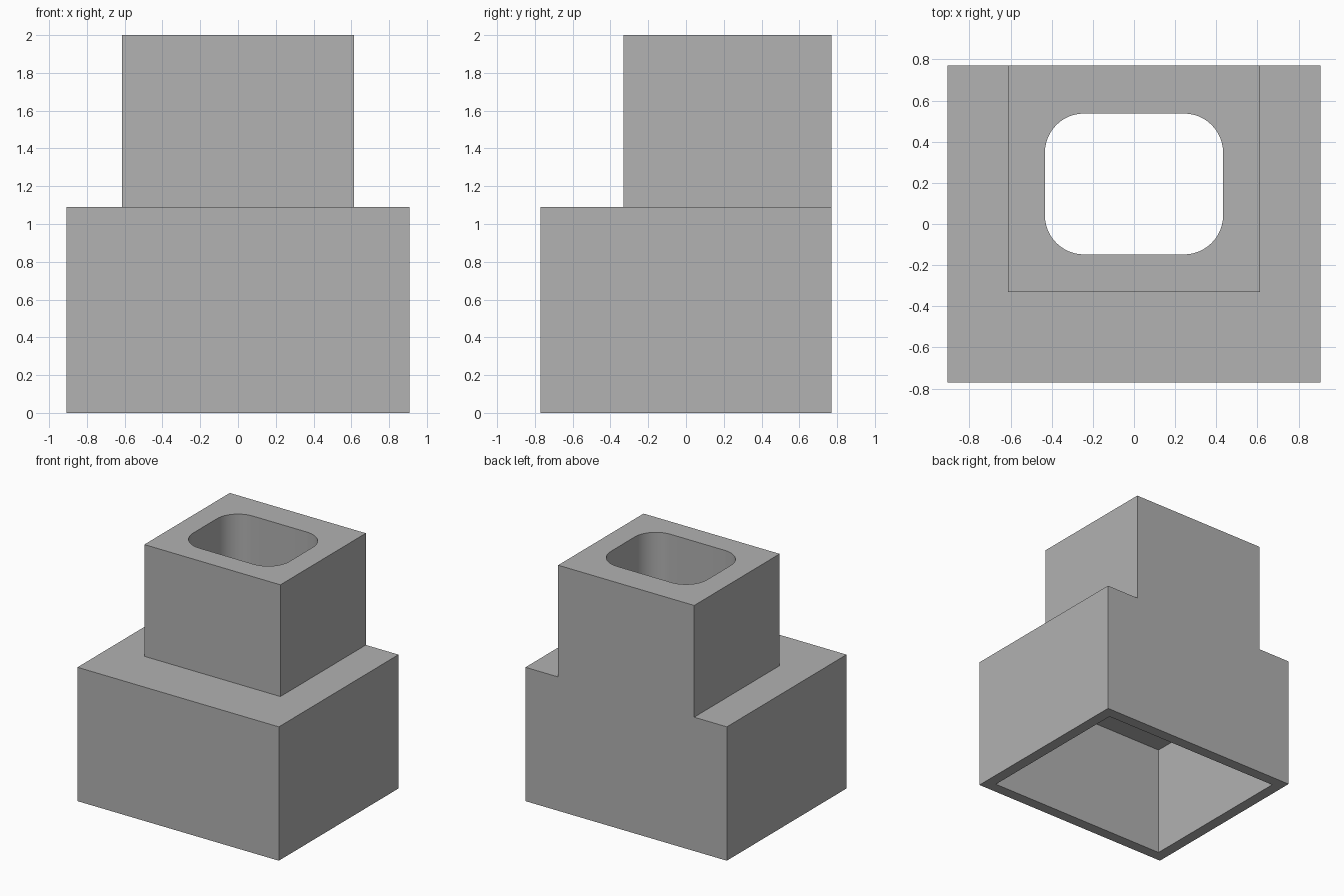
import bpy, bmesh, math
from mathutils import Vector

cube = bpy.data.objects.get("Cube")
if cube:
    bpy.data.objects.remove(cube, do_unlink=True)

WALL = 0.09
BASE_X, BASE_Y, BASE_Z = 0.907, 0.77, 1.09
TOWER_X, TOWER_FRONT, TOP = 0.613, -0.33, 2.0
CEILING = 0.91

grey = bpy.data.materials.new("plain_grey")
grey.use_nodes = True
colour = (0.445, 0.445, 0.445, 1)
grey.diffuse_color = colour
grey.node_tree.nodes["Principled BSDF"].inputs["Base Color"].default_value = colour


def prism(name, outline, z0, z1):
    """Extrude a plan outline from z0 to z1."""
    bm = bmesh.new()
    face = bm.faces.new([bm.verts.new((x, y, z0)) for x, y in outline])
    grown = bmesh.ops.extrude_face_region(bm, geom=[face])["geom"]
    bmesh.ops.translate(bm, vec=Vector((0, 0, z1 - z0)),
                        verts=[v for v in grown if isinstance(v, bmesh.types.BMVert)])
    bmesh.ops.recalc_face_normals(bm, faces=bm.faces)
    mesh = bpy.data.meshes.new(name)
    bm.to_mesh(mesh)
    bm.free()
    mesh.materials.append(grey)
    obj = bpy.data.objects.new(name, mesh)
    bpy.context.collection.objects.link(obj)
    return obj


def rectangle(half_x, y0, y1):
    return [(-half_x, y0), (half_x, y0), (half_x, y1), (-half_x, y1)]


def rounded_rectangle(half_x, y0, y1, radius, steps=12):
    centres = [(half_x - radius, y1 - radius), (radius - half_x, y1 - radius),
               (radius - half_x, y0 + radius), (half_x - radius, y0 + radius)]
    points = []
    for corner, (cx, cy) in enumerate(centres):
        for i in range(steps + 1):
            a = math.pi / 2 * (corner + i / steps)
            points.append((cx + radius * math.cos(a), cy + radius * math.sin(a)))
    return points


def combine(target, tool, operation):
    mod = target.modifiers.new(tool.name, "BOOLEAN")
    mod.operation, mod.object, mod.solver = operation, tool, "EXACT"
    bpy.context.view_layer.objects.active = target
    bpy.ops.object.modifier_apply(modifier=mod.name)
    bpy.data.objects.remove(tool, do_unlink=True)


# Base block with the narrower tower flush at the back
body = prism("stepped_housing", rectangle(BASE_X, -BASE_Y, BASE_Y), 0, BASE_Z)
tower = prism("tower", rectangle(TOWER_X, TOWER_FRONT, BASE_Y), 1.0, TOP)
combine(body, tower, "UNION")

# Open cavity under the base
cavity = prism("base_cavity", rectangle(BASE_X - WALL, WALL - BASE_Y, BASE_Y - WALL), -0.2, CEILING)
combine(body, cavity, "DIFFERENCE")

# Rounded shaft through the tower
shaft = prism("tower_shaft", rounded_rectangle(0.433, -0.148, 0.537, 0.19), 0.7, 2.2)
combine(body, shaft, "DIFFERENCE")

# Smooth shaft corners, crisp box edges
bpy.ops.object.select_all(action="DESELECT")
body.select_set(True)
bpy.context.view_layer.objects.active = body
bpy.ops.object.shade_smooth_by_angle(angle=math.radians(30))
